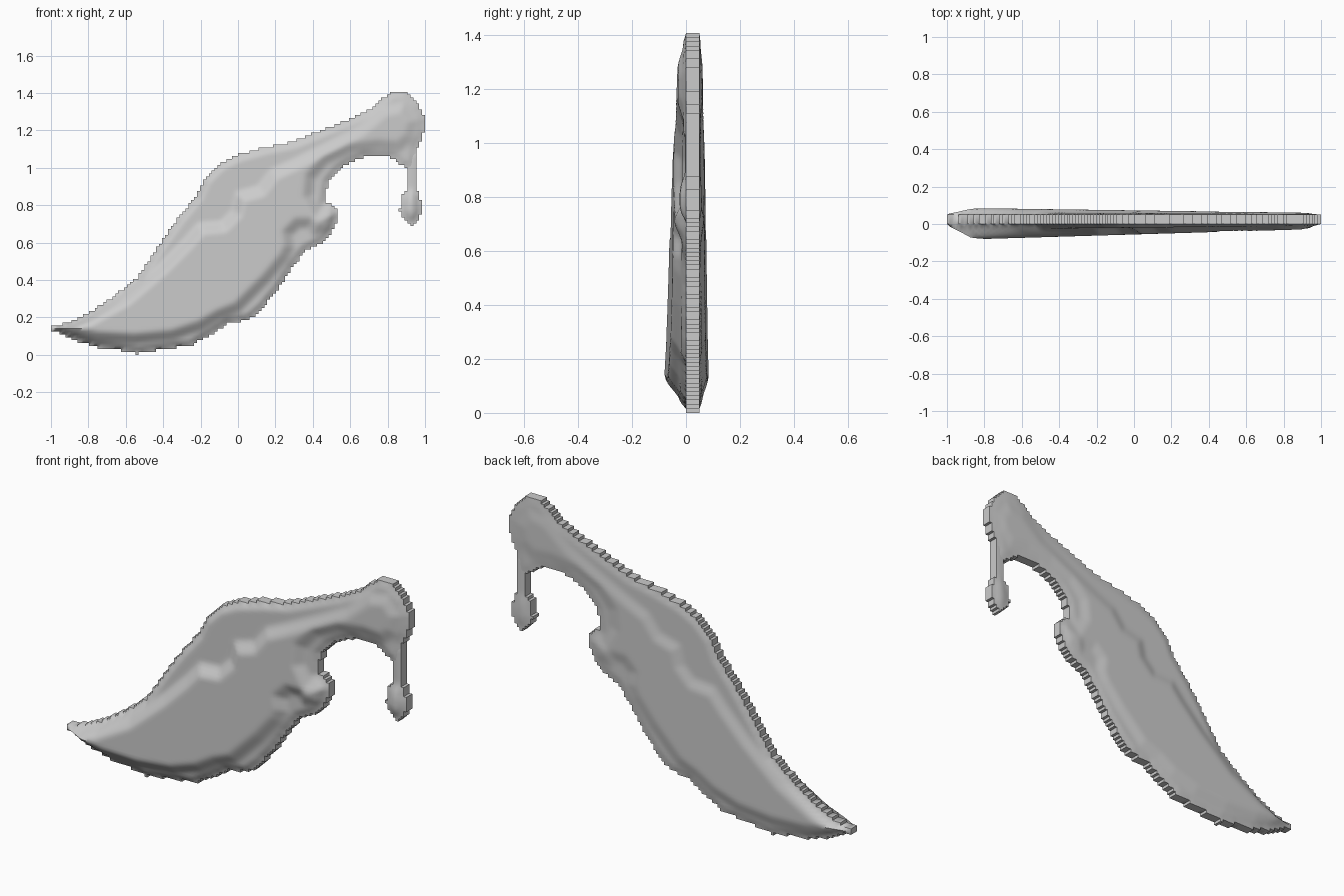
import bpy, bmesh, math

if "Cube" in bpy.data.objects:
    bpy.data.objects.remove(bpy.data.objects["Cube"])

CELL = 1 / 64  # stair-step size of the rim

# Outer silhouette of the blade with its handle (x, z)
BLADE = [(-1, .15), (-.9, .17), (-.8, .22), (-.68, .30), (-.54, .41), (-.48, .50), (-.40, .62),
         (-.32, .73), (-.22, .85), (-.18, .94), (-.10, 1.02), (0, 1.07), (.15, 1.11), (.3, 1.14),
         (.45, 1.2), (.6, 1.26), (.7, 1.31), (.8, 1.39), (.83, 1.405), (.89, 1.405), (.96, 1.35),
         (1, 1.27), (.99, 1.17), (.95, 1.1), (.94, 1.0), (.88, 1.01), (.84, 1.05), (.8, 1.06),
         (.68, 1.06), (.6, 1.03), (.53, .985), (.48, .92), (.465, .81), (.51, .80), (.535, .75),
         (.51, .67), (.46, .61), (.36, .56), (.3, .48), (.22, .36), (.13, .25), (.06, .19),
         (-.05, .17), (-.16, .10), (-.25, .05), (-.4, .03), (-.52, .015), (-.53, 0), (-.545, .015),
         (-.75, .04), (-.85, .07), (-.93, .11), (-1, .13)]
# Edge of the raised centre, scalloped along the spine and hollowed at the claw
RAISED = [(-.98, .14), (-.8, .19), (-.6, .3), (-.4, .47), (-.27, .6), (-.2, .68), (-.08, .69),
          (-.01, .76), (.01, .85), (.12, .88), (.19, .97), (.3, 1.02), (.5, 1.12), (.65, 1.2),
          (.78, 1.31), (.88, 1.33), (.94, 1.25), (.92, 1.16), (.86, 1.11), (.75, 1.12),
          (.6, 1.1), (.47, 1.04), (.39, .95), (.38, .85), (.43, .76), (.5, .75), (.47, .68),
          (.41, .66), (.38, .70), (.32, .70), (.27, .65), (.28, .58), (.25, .52), (.15, .4),
          (.05, .3), (0, .25), (-.1, .21), (-.2, .15), (-.35, .1), (-.55, .08), (-.75, .09),
          (-.9, .12)]
# Hanging drop on its thin strand
DROP = [(.915, 1.08), (.95, 1.08), (.95, .9), (.97, .86), (.985, .79), (.97, .73), (.93, .695),
        (.89, .72), (.865, .77), (.88, .85), (.915, .9)]
DROP_RAISED = [(.925, .86), (.95, .82), (.95, .76), (.925, .73), (.9, .77), (.905, .82)]


def signed_distance(x, z, poly):
    """Distance to the polygon edge, positive inside."""
    inside, best = False, 1e9
    for (ax, az), (bx, bz) in zip(poly, poly[1:] + poly[:1]):
        dx, dz = bx - ax, bz - az
        t = ((x - ax) * dx + (z - az) * dz) / (dx * dx + dz * dz)
        t = min(1, max(0, t))
        best = min(best, (x - ax - t * dx) ** 2 + (z - az - t * dz) ** 2)
        if (az > z) != (bz > z) and x < ax + (z - az) * dx / dz:
            inside = not inside
    return math.sqrt(best) * (1 if inside else -1)


def ramp(v, lo, hi):
    t = min(1, max(0, (v - lo) / (hi - lo)))
    return t * t * (3 - 2 * t)


def relief(name, outline, raised):
    """Two-sided relief on a fine grid: swollen faces joined by a stepped rim."""
    cells = {(i, k) for i in range(-64, 64) for k in range(0, 90)
             if signed_distance((i + .5) * CELL, (k + .5) * CELL, outline) > -.001}
    bm = bmesh.new()
    front, back = {}, {}

    def corner(i, k):
        if (i, k) in front:
            return
        x, z = i * CELL, k * CELL
        rim = any((i - a, k - b) not in cells for a in (0, 1) for b in (0, 1))
        p = 0
        if not rim:
            edge = ramp(signed_distance(x, z, outline), -.005, .04)
            p = edge * (.35 + .65 * ramp(signed_distance(x, z, raised), -.035, .045))
        thick = .08 - .03 * (x + .8) if x > -.8 else .08
        swell = .034 - .014 * (x + .8) if x > -.8 else .034
        front[i, k] = bm.verts.new((x, -thick * p, z))
        back[i, k] = bm.verts.new((x, .05 + swell * p, z))

    for i, k in sorted(cells):
        ring = [(i, k), (i + 1, k), (i + 1, k + 1), (i, k + 1)]
        for c in ring:
            corner(*c)
        bm.faces.new([front[c] for c in ring])
        bm.faces.new([back[c] for c in reversed(ring)])
        # rim walls where there is no neighbouring cell
        for n, (a, b) in enumerate(((0, -1), (1, 0), (0, 1), (-1, 0))):
            if (i + a, k + b) not in cells:
                p, q = ring[n], ring[(n + 1) % 4]
                bm.faces.new([front[q], front[p], back[p], back[q]])
    mesh = bpy.data.meshes.new(name)
    bm.to_mesh(mesh)
    bm.free()
    ob = bpy.data.objects.new(name, mesh)
    bpy.context.collection.objects.link(ob)
    bpy.ops.object.select_all(action='DESELECT')
    ob.select_set(True)
    bpy.context.view_layer.objects.active = ob
    bpy.ops.object.shade_smooth_by_angle(angle=math.radians(50))
    return ob


relief("curved_blade", BLADE, RAISED)
relief("hanging_drop", DROP, DROP_RAISED)
